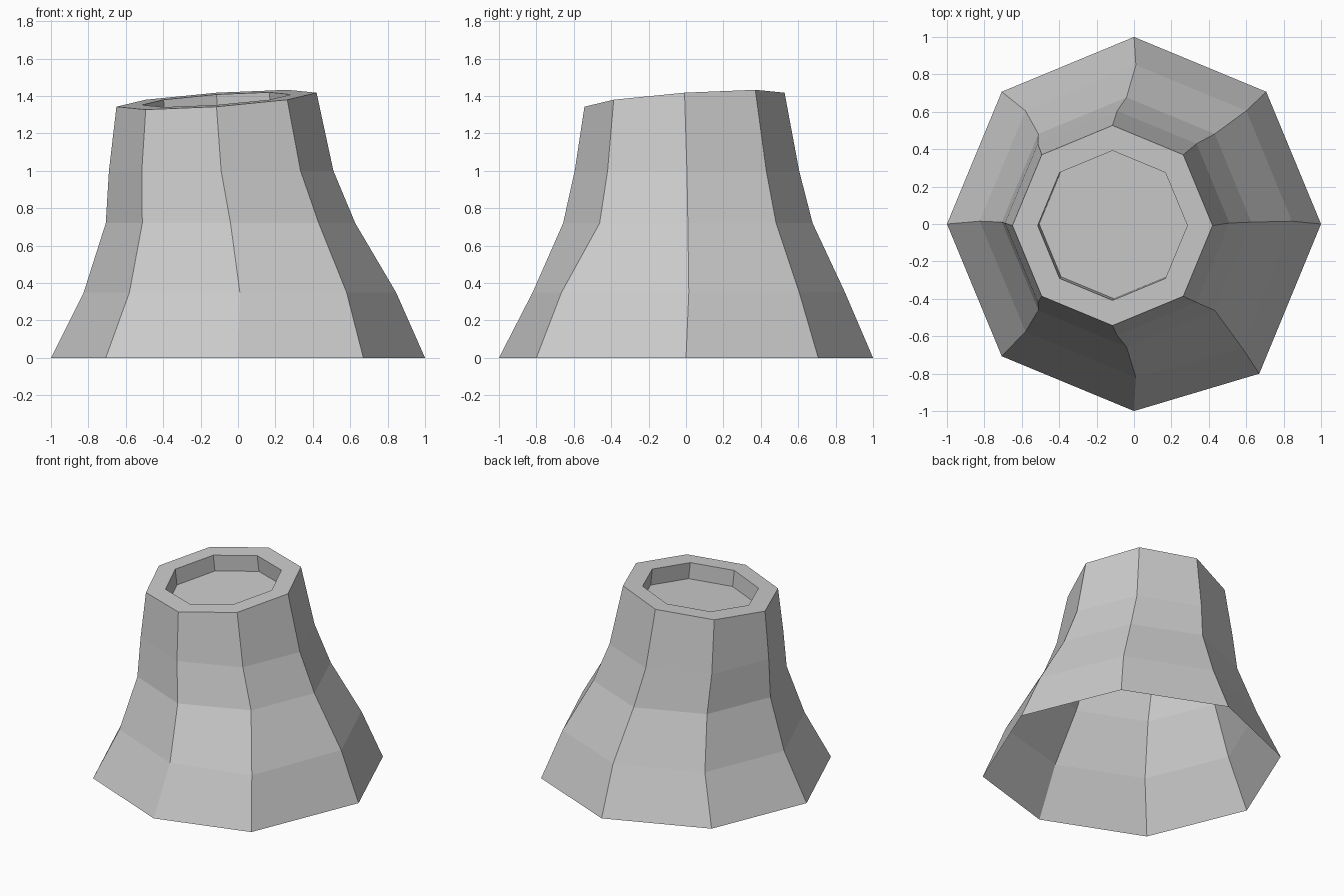
import bpy
import bmesh
from math import cos, sin, pi
from mathutils import Vector

cube = bpy.data.objects.get("Cube")
if cube:
    bpy.data.objects.remove(cube, do_unlink=True)

SIDES = 8
TILT = 0.07          # slope of the cut top along x and y
CUT_HEIGHT = 1.38

grey = bpy.data.materials.new("stone_grey")
grey.use_nodes = True
colour = (0.6, 0.6, 0.6, 1)
grey.diffuse_color = colour
grey.node_tree.nodes["Principled BSDF"].inputs["Base Color"].default_value = colour


def ring(bm, cx, cy, radius, z=None, shift=Vector((0, 0, 0))):
    """Octagon of vertices; without z it lies in the tilted cut plane."""
    verts = []
    for i in range(SIDES):
        a = 2 * pi * i / SIDES
        x, y = cx + radius * cos(a), cy + radius * sin(a)
        h = z if z is not None else CUT_HEIGHT + TILT * (x - cx + y - cy)
        verts.append(bm.verts.new(Vector((x, y, h)) + shift))
    return verts


def bridge(bm, lower, upper):
    for i in range(SIDES):
        j = (i + 1) % SIDES
        bm.faces.new((lower[i], lower[j], upper[j], upper[i]))


bm = bmesh.new()

# Flared trunk wall, open underneath
wall = [(0, 0, 1, 0), (0.01, 0.015, 0.835, 0.35),
        (-0.04, 0.01, 0.667, 0.72), (-0.09, 0.005, 0.6, 1.0)]
rings = [ring(bm, *w) for w in wall]

# One root corner pulled outwards at the front
rings[0][7].co += Vector((-0.037, -0.093, 0))
rings[1][7].co += Vector((-0.02, -0.09, 0))

# Tilted rim, then a shallow recess sunk square to it
top = (-0.115, -0.008)
sink = Vector((TILT, TILT, -1)).normalized() * 0.12
rings.append(ring(bm, *top, 0.535))
rings.append(ring(bm, *top, 0.4))
rings.append(ring(bm, *top, 0.4, shift=sink))

for lower, upper in zip(rings, rings[1:]):
    bridge(bm, lower, upper)
bm.faces.new(rings[-1])

mesh = bpy.data.meshes.new("stump")
bm.to_mesh(mesh)
bm.free()
mesh.materials.append(grey)
stump = bpy.data.objects.new("stump", mesh)
bpy.context.collection.objects.link(stump)
